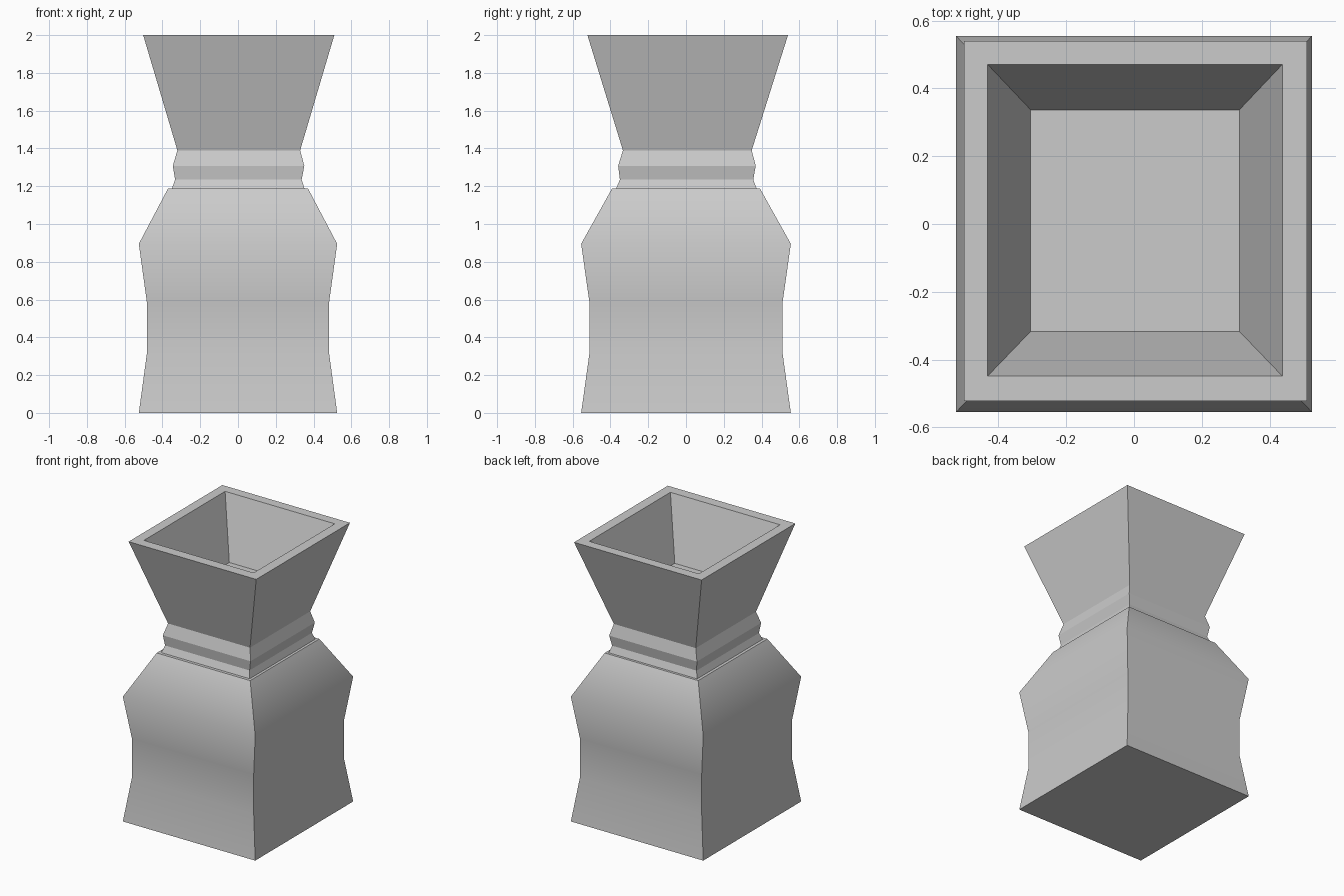
import bpy, bmesh, math

if "Cube" in bpy.data.objects:
    bpy.data.objects.remove(bpy.data.objects["Cube"])


def loft(name, rings, cap_start=False, cap_end=False, smooth=False):
    """Skin a stack of rectangles: (half_x, half_y, z, centre_x, centre_y)."""
    bm = bmesh.new()
    loops = []
    for hx, hy, z, cx, cy in rings:
        loops.append([bm.verts.new((cx + sx * hx, cy + sy * hy, z))
                      for sx, sy in ((-1, -1), (1, -1), (1, 1), (-1, 1))])
    for a, b in zip(loops, loops[1:]):
        for i in range(4):
            j = (i + 1) % 4
            bm.faces.new((a[i], a[j], b[j], b[i]))
    if cap_start:
        bm.faces.new(loops[0][::-1])
    if cap_end:
        bm.faces.new(loops[-1])
    mesh = bpy.data.meshes.new(name)
    bm.to_mesh(mesh)
    bm.free()
    obj = bpy.data.objects.new(name, mesh)
    bpy.context.collection.objects.link(obj)
    if smooth:
        bpy.ops.object.select_all(action='DESELECT')
        obj.select_set(True)
        bpy.context.view_layer.objects.active = obj
        bpy.ops.object.shade_smooth_by_angle(angle=math.radians(40))
    return obj


# Waisted body with sloping shoulders and a narrow flat ledge on top
loft("body", [
    (0.525, 0.555, 0.0, 0, 0),
    (0.483, 0.512, 0.31, 0, 0),
    (0.483, 0.512, 0.59, 0, 0),
    (0.525, 0.555, 0.895, 0, 0),
    (0.371, 0.392, 1.187, 0, 0),
    (0.351, 0.372, 1.187, 0.001, 0.002),
], cap_start=True, smooth=True)

# Neck step and pointed collar
loft("collar", [
    (0.351, 0.372, 1.187, 0.001, 0.002),
    (0.335, 0.353, 1.235, 0.002, 0.003),
    (0.348, 0.364, 1.308, 0.003, 0.005),
    (0.325, 0.341, 1.39, 0.004, 0.007),
])

# Flared cup: outer wall, rim, inner wall, floor
loft("flared_cup", [
    (0.325, 0.341, 1.39, 0.004, 0.007),
    (0.506, 0.531, 2.0, 0.004, 0.009),
    (0.435, 0.460, 2.0, 0.003, 0.011),
    (0.308, 0.327, 1.575, 0.003, 0.010),
], cap_end=True)
